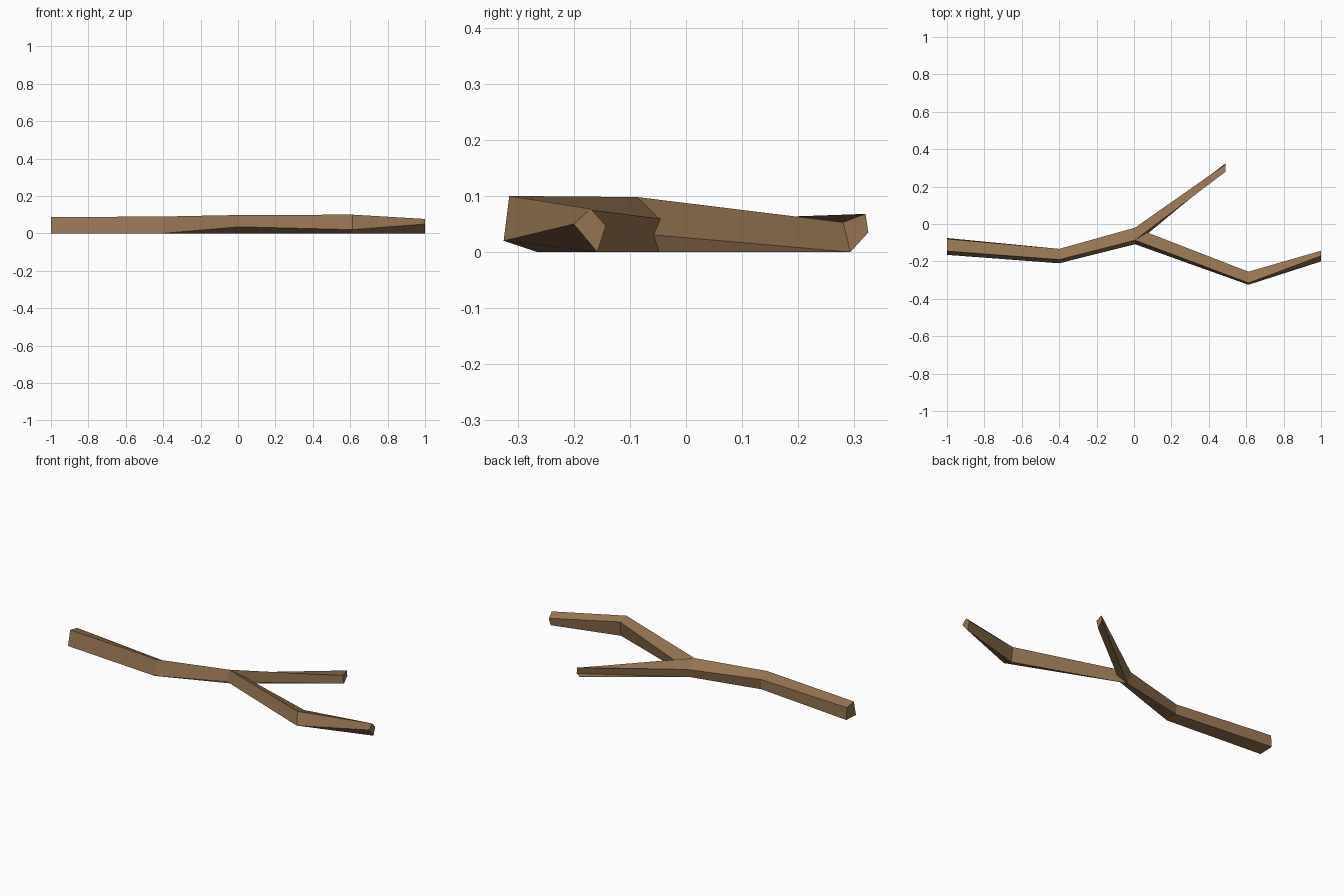
import bpy, bmesh

if "Cube" in bpy.data.objects:
    bpy.data.objects.remove(bpy.data.objects["Cube"])

bark = bpy.data.materials.new("brown bark")
bark.diffuse_color = (0.30, 0.175, 0.085, 1)
bark.use_nodes = True
bark.node_tree.nodes["Principled BSDF"].inputs["Base Color"].default_value = bark.diffuse_color


def limb(name, rings, cap_start):
    """Four-sided tube; each ring is (x, four (y, z) corners):
    front top, front bottom, back bottom, back top."""
    bm = bmesh.new()
    loops = [[bm.verts.new((x, y, z)) for y, z in pts] for x, pts in rings]
    for a, b in zip(loops, loops[1:]):
        for i in range(4):
            j = (i + 1) % 4
            bm.faces.new((a[i], a[j], b[j], b[i]))
    if cap_start:
        bm.faces.new(loops[0][::-1])
    bm.faces.new(loops[-1])
    if cap_start:
        bmesh.ops.recalc_face_normals(bm, faces=bm.faces[:])
    mesh = bpy.data.meshes.new(name)
    bm.to_mesh(mesh)
    bm.free()
    mesh.materials.append(bark)
    obj = bpy.data.objects.new(name, mesh)
    bpy.context.collection.objects.link(obj)
    return obj


# ring shared by both limbs where the branch forks
fork = (0.005, [(-0.087, 0.098), (-0.108, 0.035), (-0.048, 0.0), (-0.02, 0.056)])

# long crooked main stem
limb("main_stem", [
    (-1.0, [(-0.145, 0.087), (-0.165, 0.0), (-0.075, 0.004), (-0.08, 0.075)]),
    (-0.4, [(-0.19, 0.09), (-0.21, 0.0), (-0.135, 0.003), (-0.133, 0.062)]),
    fork,
    (0.612, [(-0.315, 0.10), (-0.325, 0.02), (-0.265, 0.0), (-0.255, 0.086)]),
    (1.0, [(-0.17, 0.077), (-0.20, 0.05), (-0.158, 0.0), (-0.143, 0.047)]),
], True)

# tapering side branch
limb("side_branch", [
    fork,
    (0.49, [(0.28, 0.053), (0.293, 0.0), (0.325, 0.035), (0.32, 0.068)]),
], False)
